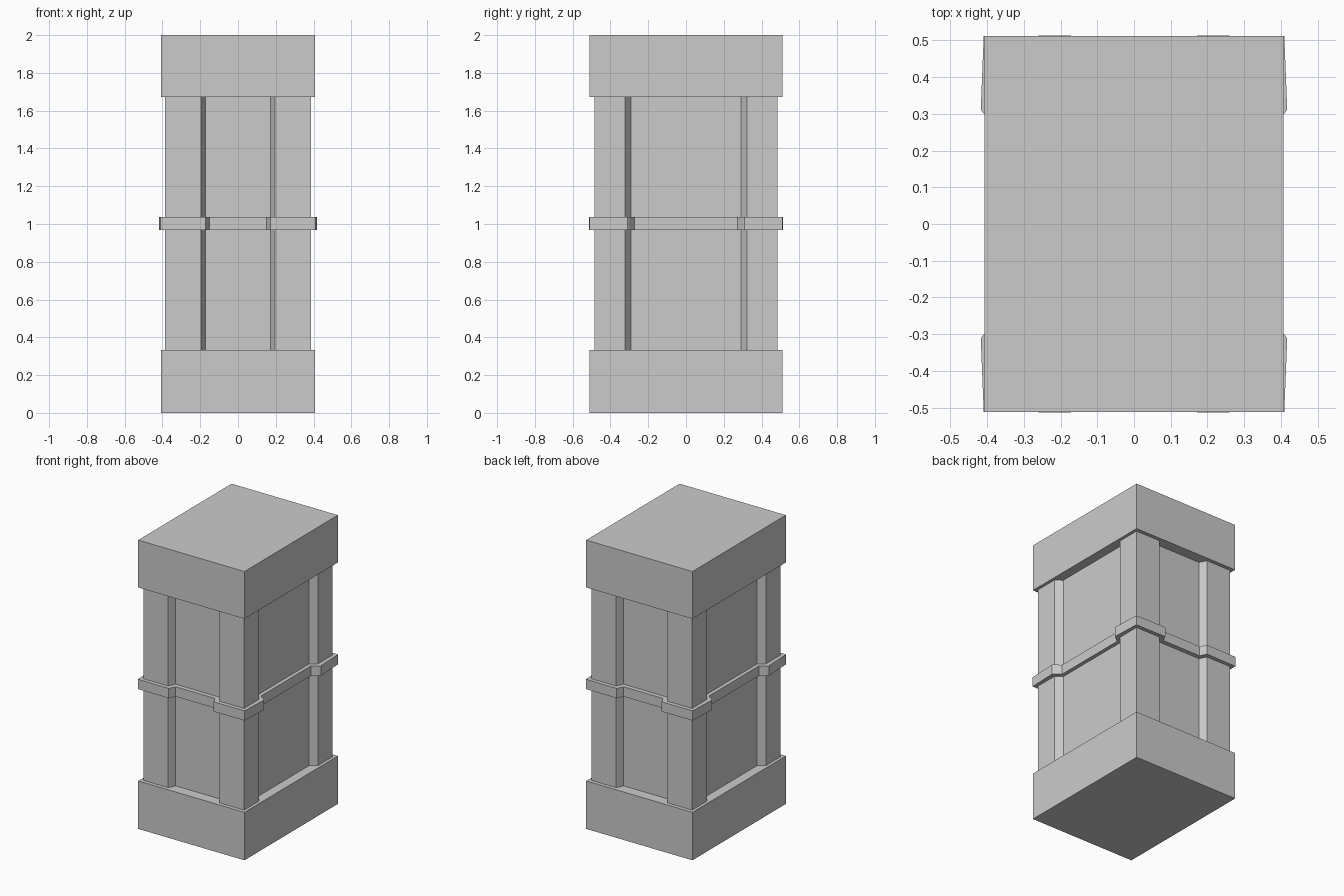
import bpy, bmesh

if "Cube" in bpy.data.objects:
    bpy.data.objects.remove(bpy.data.objects["Cube"])


def prism(name, outline, z0, z1):
    """Closed solid made by lifting a flat outline from z0 to z1."""
    bm = bmesh.new()
    base = bm.faces.new([bm.verts.new((x, y, z0)) for x, y in outline])
    top = bmesh.ops.extrude_face_region(bm, geom=[base], use_keep_orig=True)
    for v in top["geom"]:
        if isinstance(v, bmesh.types.BMVert):
            v.co.z = z1
    bmesh.ops.recalc_face_normals(bm, faces=bm.faces[:])
    mesh = bpy.data.meshes.new(name)
    bm.to_mesh(mesh)
    bm.free()
    obj = bpy.data.objects.new(name, mesh)
    bpy.context.collection.objects.link(obj)
    return obj


def mirror_quarter(q):
    """Mirror a +x +y quarter outline into a full counter-clockwise loop."""
    left = [(-x, y) for x, y in reversed(q)]
    half = q + left
    return half + [(-x, -y) for x, y in half]


block = mirror_quarter([(0.407, 0.511)])

# Corner pilasters with sloped sides and a recessed panel on each face
shaft_outline = mirror_quarter([
    (0.341, 0.29), (0.386, 0.322), (0.386, 0.485), (0.196, 0.485), (0.173, 0.436)])

# Band follows the shaft and flares slightly at the pilaster edges
band_outline = mirror_quarter([
    (0.367, 0.272), (0.409, 0.301), (0.417, 0.31), (0.409, 0.511),
    (0.172, 0.513), (0.151, 0.467)])

prism("base_block", block, 0.0, 0.332)
prism("shaft", shaft_outline, 0.332, 1.672)
prism("middle_band", band_outline, 0.968, 1.036)
prism("top_block", block, 1.672, 2.0)
